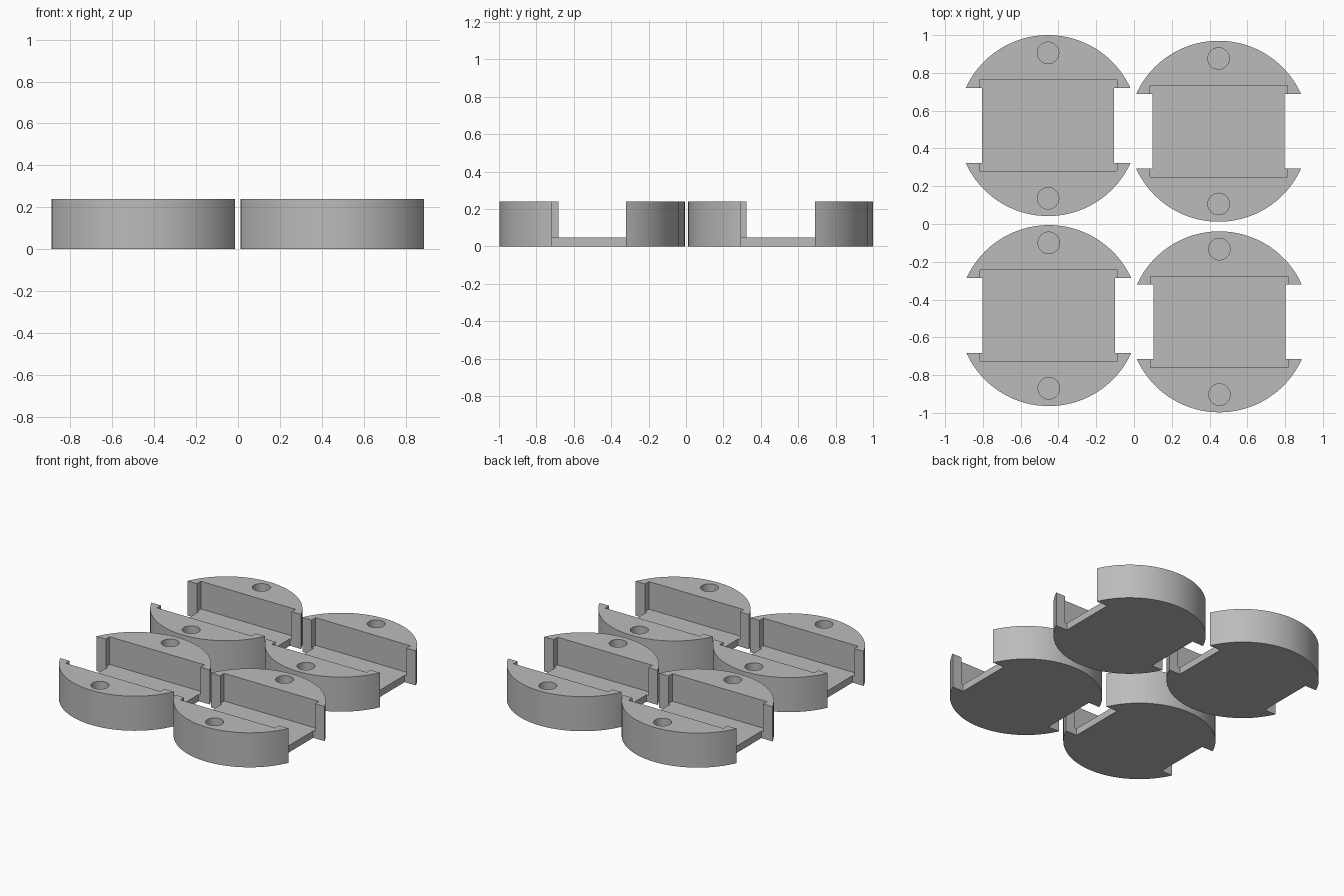
import bpy, bmesh
from mathutils import Matrix, Vector

if "Cube" in bpy.data.objects:
    bpy.data.objects.remove(bpy.data.objects["Cube"])

RADIUS, HEIGHT, FLOOR = 0.479, 0.24, 0.048
CENTRES = [(-0.455, 0.521), (0.448, 0.491), (-0.451, -0.485), (0.452, -0.518)]

grey = bpy.data.materials.new("plain grey")
grey.diffuse_color = (0.5, 0.5, 0.5, 1)
grey.use_nodes = True
grey.node_tree.nodes["Principled BSDF"].inputs["Base Color"].default_value = grey.diffuse_color


def finish(bm, name):
    me = bpy.data.meshes.new(name)
    bm.to_mesh(me)
    bm.free()
    ob = bpy.data.objects.new(name, me)
    bpy.context.collection.objects.link(ob)
    return ob


def cylinder(name, x, y, z0, z1, r, segments):
    bm = bmesh.new()
    bmesh.ops.create_cone(bm, cap_ends=True, segments=segments, radius1=r, radius2=r,
                          depth=z1 - z0, matrix=Matrix.Translation((x, y, (z0 + z1) / 2)))
    return finish(bm, name)


def box(name, lo, hi):
    bm = bmesh.new()
    lo, hi = Vector(lo), Vector(hi)
    bmesh.ops.create_cube(bm, size=1, matrix=Matrix.Translation((lo + hi) / 2)
                          @ Matrix.Diagonal((*(hi - lo), 1)))
    return finish(bm, name)


# round body
body = cylinder("round_holder_1", 0, 0, 0, HEIGHT, RADIUS, 128)
body.data.materials.append(grey)

# central slot, open side notches and blind round holes
cutters = [box("slot_cutter", (-0.364, -0.241, FLOOR), (0.364, 0.241, 0.4))]
for s in (-1, 1):
    xs = sorted((s * 0.35, s * 0.7))
    cutters.append(box("notch_cutter", (xs[0], -0.198, -0.1), (xs[1], 0.198, 0.5)))
    cutters.append(cylinder("hole_cutter", 0, s * 0.385, FLOOR, 0.4, 0.057, 48))

for c in cutters:
    mod = body.modifiers.new("cut", 'BOOLEAN')
    mod.operation, mod.solver, mod.object = 'DIFFERENCE', 'EXACT', c
bpy.context.view_layer.update()
graph = bpy.context.evaluated_depsgraph_get()
mesh = bpy.data.meshes.new_from_object(body.evaluated_get(graph))
body.modifiers.clear()
body.data = mesh
for c in cutters:
    bpy.data.objects.remove(c)

# smooth round walls, sharp edges
bpy.ops.object.select_all(action='DESELECT')
body.select_set(True)
bpy.context.view_layer.objects.active = body
bpy.ops.object.shade_smooth_by_angle(angle=0.5)

# four identical holders
for i, (x, y) in enumerate(CENTRES):
    ob = body
    if i:
        ob = body.copy()
        ob.name = f"round_holder_{i + 1}"
        bpy.context.collection.objects.link(ob)
    ob.location = (x, y, 0)
